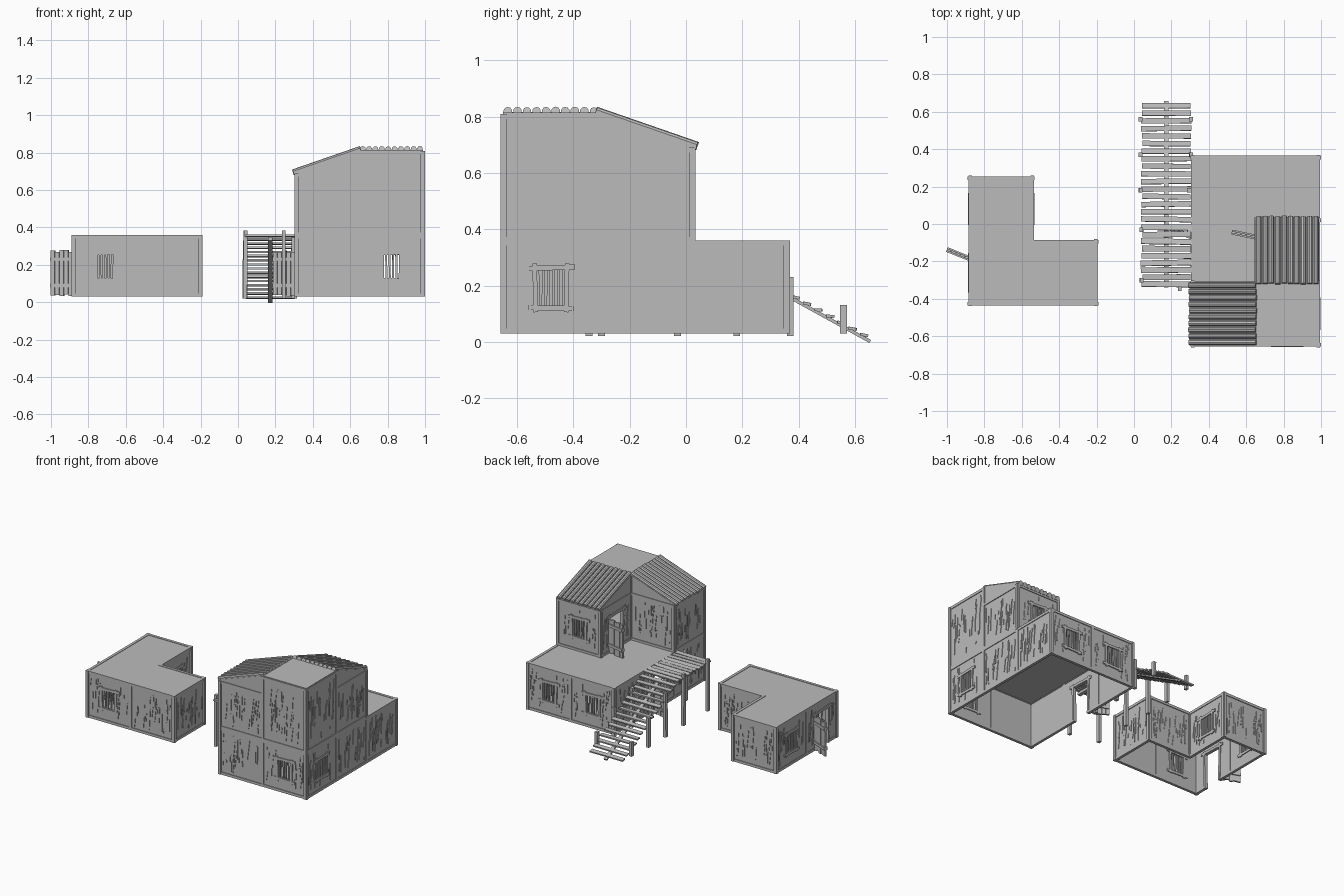
import bpy, bmesh, math, random
from mathutils import Matrix, Vector

random.seed(4)
old = bpy.data.objects.get("Cube")
if old:
    bpy.data.objects.remove(old)

grey = bpy.data.materials.new("weathered_grey")
grey.use_nodes = True
grey.diffuse_color = (0.5, 0.5, 0.5, 1)
grey.node_tree.nodes["Principled BSDF"].inputs["Base Color"].default_value = (0.5, 0.5, 0.5, 1)

HALF = 0.17          # half a room module
BASE, FLOOR2 = 0.03, 0.355
STOREY = 0.33
LOW, HIGH = 0.335, 0.455
SLOPE = (HIGH - LOW) / (2 * HALF)
TURN = {"front": 0, "right": 90, "back": 180, "left": 270}


def box(bm, x, y, z, M=Matrix(), slope=0, tilt=0):
    """Box from (min, max) ranges; slope shears its top, tilt rolls it in the wall plane."""
    mid = Vector([(a + b) / 2 for a, b in (x, y, z)])
    size = [b - a for a, b in (x, y, z)]
    place = Matrix.Translation(mid) @ Matrix.Rotation(tilt, 4, 'Y') @ Matrix.Diagonal((*size, 1))
    verts = bmesh.ops.create_cube(bm, size=1, matrix=place)["verts"]
    for v in verts:
        if slope and v.co.z > mid.z:
            v.co.z += slope * v.co.x
    bmesh.ops.transform(bm, matrix=M, verts=verts)


def finish(bm, name):
    mesh = bpy.data.meshes.new(name)
    bm.to_mesh(mesh)
    bm.free()
    mesh.materials.append(grey)
    ob = bpy.data.objects.new(name, mesh)
    bpy.context.scene.collection.objects.link(ob)
    return ob


def door_leaf(M, swing):
    # Open plank door hinged at one side of the doorway
    bm = bmesh.new()
    D = M @ Matrix.Translation((-0.075, -HALF, 0)) @ Matrix.Rotation(math.radians(swing), 4, 'Z')
    for i in range(5):
        x = 0.002 + i * 0.026
        box(bm, (x, x + 0.024), (-0.006, 0.006), (random.uniform(0, 0.012), random.uniform(0.235, 0.25)), D)
    for z in (0.05, 0.19):
        box(bm, (0, 0.13), (-0.013, 0.013), (z, z + 0.02), D)
    finish(bm, "door_leaf")


def wall(name, cx, cy, z, side, kind="plain", h=STOREY, slope=0, swing=-112):
    """One module wall; its outside faces local -y. h is the height of the wall at its middle."""
    M = Matrix.Translation((cx, cy, z)) @ Matrix.Rotation(math.radians(TURN[side]), 4, 'Z')
    bm = bmesh.new()
    y = (-HALF, -HALF + 0.01)
    out = (-HALF - 0.005, -HALF + 0.014)
    hole = {"plain": None, "window": (0.056, 0.095, 0.228), "door": (0.075, 0, 0.25)}[kind]
    if hole:
        w, z0, z1 = hole
        # Panels around the opening
        box(bm, (-HALF, -w), y, (0, h), M, slope)
        box(bm, (w, HALF), y, (0, h), M, slope)
        box(bm, (-w, w), y, (z1, h), M, slope)
        if z0:
            box(bm, (-w, w), y, (0, z0), M)
        # Rough planks framing it
        trim = (-HALF - 0.007, -HALF + 0.016)
        for s in (-1, 1):
            box(bm, (s * w - 0.008, s * w + 0.008), trim, (max(z0 - 0.02, 0), z1 + 0.02), M, tilt=s * 0.02)
        box(bm, (-w - 0.03, w + 0.03), trim, (z1 - 0.004, z1 + 0.014), M, tilt=-0.03)
        if z0:
            box(bm, (-w - 0.025, w + 0.025), trim, (z0 - 0.014, z0 + 0.004), M, tilt=0.02)
            # Window bars
            for i in range(6):
                x = (i - 2.5) * 0.018
                box(bm, (x - 0.005, x + 0.005), (-HALF, -HALF + 0.009), (z0, z1), M, tilt=random.uniform(-.03, .03))
        else:
            door_leaf(M, swing)
    else:
        box(bm, (-HALF, HALF), y, (0, h), M, slope)
    # Corner posts, sill and head beams
    square = h - abs(slope) * HALF
    for s in (-1, 1):
        box(bm, (s * HALF - 0.009, s * HALF + 0.009), out, (0, h + slope * s * HALF), M)
    if kind == "door":
        box(bm, (-HALF, -0.075), out, (0, 0.018), M)
        box(bm, (0.075, HALF), out, (0, 0.018), M)
    else:
        box(bm, (-HALF, HALF), out, (0, 0.018), M)
    box(bm, (-HALF, HALF), out, (square - 0.018, square), M)
    # Cracks and splinters on the boards
    for i in range(26):
        u = random.uniform(-0.145, 0.145)
        length = random.uniform(0.02, 0.15)
        zc = random.uniform(0.03 + length / 2, square - 0.03 - length / 2)
        if hole and abs(u) < w + 0.014 and zc + length / 2 > z0 - 0.02 and zc - length / 2 < z1 + 0.02:
            continue
        wd = random.uniform(0.0015, 0.0035)
        box(bm, (u - wd, u + wd), (-HALF - 0.004, -HALF + 0.002), (zc - length / 2, zc + length / 2), M,
            tilt=random.uniform(-0.02, 0.14))
    finish(bm, name)


def flat_roof(name, cx, cy, z):
    bm = bmesh.new()
    box(bm, (cx - HALF, cx + HALF), (cy - HALF, cy + HALF), (z - 0.014, z - 0.003))
    finish(bm, name)


def log_roof(name, cx, cy, side):
    """Sloping roof of rounded logs falling towards the given side."""
    M = Matrix.Translation((cx, cy, FLOOR2)) @ Matrix.Rotation(math.radians(TURN[side]), 4, 'Z')
    bm = bmesh.new()
    low, high = Vector((0, -HALF - 0.012, LOW)), Vector((0, HALF + 0.006, HIGH + 0.004))
    run = high - low
    T = M @ Matrix.Translation((low + high) / 2) @ Matrix.Rotation(math.atan2(run.z, run.y), 4, 'X')
    L = run.length
    box(bm, (-HALF, HALF), (-L / 2, L / 2), (-0.006, 0.003), T)
    for i in range(10):
        P = T @ Matrix.Translation(((i - 4.5) * 0.034, random.uniform(-.003, .003), 0.006))
        bmesh.ops.create_cone(bm, cap_ends=True, segments=10, radius1=0.0155, radius2=0.0155, depth=L,
                              matrix=P @ Matrix.Rotation(math.pi / 2, 4, 'X'))
    finish(bm, name)


# Ground storey of the large house
XS, YS = (0.48, 0.82), (-0.48, -0.145, 0.19)
for x, kind in zip(XS, ("plain", "window")):
    wall("house_front_wall", x, YS[0], BASE, "front", kind)
    wall("house_back_wall", x, YS[2], BASE, "back", "window")
for y, right, left in zip(YS, ("window", "plain", "plain"), ("plain", "door", "plain")):
    wall("house_right_wall", XS[1], y, BASE, "right", right)
    wall("house_left_wall", XS[0], y, BASE, "left", left)
    for x in XS:
        flat_roof("house_ceiling", x, y, BASE + STOREY)

# Upper storey: tall corner room with two lower wings
MID = (LOW + HIGH) / 2
wall("tower_front_wall", XS[1], YS[0], FLOOR2, "front", h=HIGH)
wall("tower_right_wall", XS[1], YS[0], FLOOR2, "right", h=HIGH)
flat_roof("tower_roof", XS[1], YS[0], FLOOR2 + HIGH + 0.008)
wall("side_wing_front_wall", XS[0], YS[0], FLOOR2, "front", h=MID, slope=SLOPE)
wall("side_wing_back_wall", XS[0], YS[0], FLOOR2, "back", h=MID, slope=-SLOPE)
wall("side_wing_left_wall", XS[0], YS[0], FLOOR2, "left", h=LOW)
wall("rear_wing_right_wall", XS[1], YS[1], FLOOR2, "right", h=MID, slope=-SLOPE)
wall("rear_wing_left_wall", XS[1], YS[1], FLOOR2, "left", "door", h=MID, slope=SLOPE, swing=-102)
wall("rear_wing_back_wall", XS[1], YS[1], FLOOR2, "back", "window", h=LOW)
log_roof("side_wing_log_roof", XS[0], YS[0], "left")
log_roof("rear_wing_log_roof", XS[1], YS[1], "back")

# Small L-shaped house
AX, BX, AY, BY = -0.71, -0.37, -0.26, 0.08
for x, y, side, kind in ((AX, AY, "front", "window"), (BX, AY, "front", "plain"), (BX, AY, "right", "plain"),
                         (BX, AY, "back", "plain"), (AX, BY, "right", "window"), (AX, BY, "back", "plain"),
                         (AX, BY, "left", "window"), (AX, AY, "left", "door")):
    wall("hut_" + side + "_wall", x, y, BASE, side, kind)
for x, y in ((AX, AY), (BX, AY), (AX, BY)):
    flat_roof("hut_roof", x, y, BASE + STOREY)


def planks(name, count, start, step, height, wide):
    """Row of uneven boards laid across the stair; height gives z at each y."""
    bm = bmesh.new()
    for i in range(count):
        y = start + i * step
        M = Matrix.Translation((0.173, y, height(y))) @ Matrix.Rotation(random.uniform(-.02, .02), 4, 'Z')
        M = M @ Matrix.Rotation(random.uniform(-.25, .05), 4, 'X')
        e = random.uniform(0.128, 0.138)
        box(bm, (-e, e), (-wide, wide), (-0.005, 0.005), M)
    finish(bm, name)


# Landing, stair treads and their central beam
def stair_z(y):
    return min(0.355, 0.372 - 0.55 * y)


planks("landing_boards", 9, -0.322, 0.038, lambda y: 0.355, 0.015)
planks("stair_treads", 16, 0.025, 0.0405, stair_z, 0.014)
bm = bmesh.new()
box(bm, (0.16, 0.185), (-0.34, 0.02), (0.33, 0.348))
run = Vector((0, 0.64, -0.352))
M = Matrix.Translation((0.173, 0.335, 0.178)) @ Matrix.Rotation(math.atan2(run.z, run.y), 4, 'X')
box(bm, (-0.012, 0.012), (-0.365, 0.365), (-0.007, 0.005), M)
finish(bm, "stair_beam")

# Posts holding the stair
bm = bmesh.new()
for x, y, top in ((0.04, -0.30, 0.385), (0.245, -0.345, 0.385), (0.04, -0.03, 0.385), (0.295, -0.03, 0.36),
                  (0.035, 0.18, 0.33), (0.295, 0.18, 0.30), (0.035, 0.37, 0.23), (0.305, 0.37, 0.23),
                  (0.035, 0.56, 0.13), (0.305, 0.56, 0.13)):
    box(bm, (x - 0.01, x + 0.01), (y - 0.012, y + 0.012), (0.02 if y < 0.5 else 0.03, top),
        tilt=random.uniform(-.01, .01))
finish(bm, "stair_posts")
